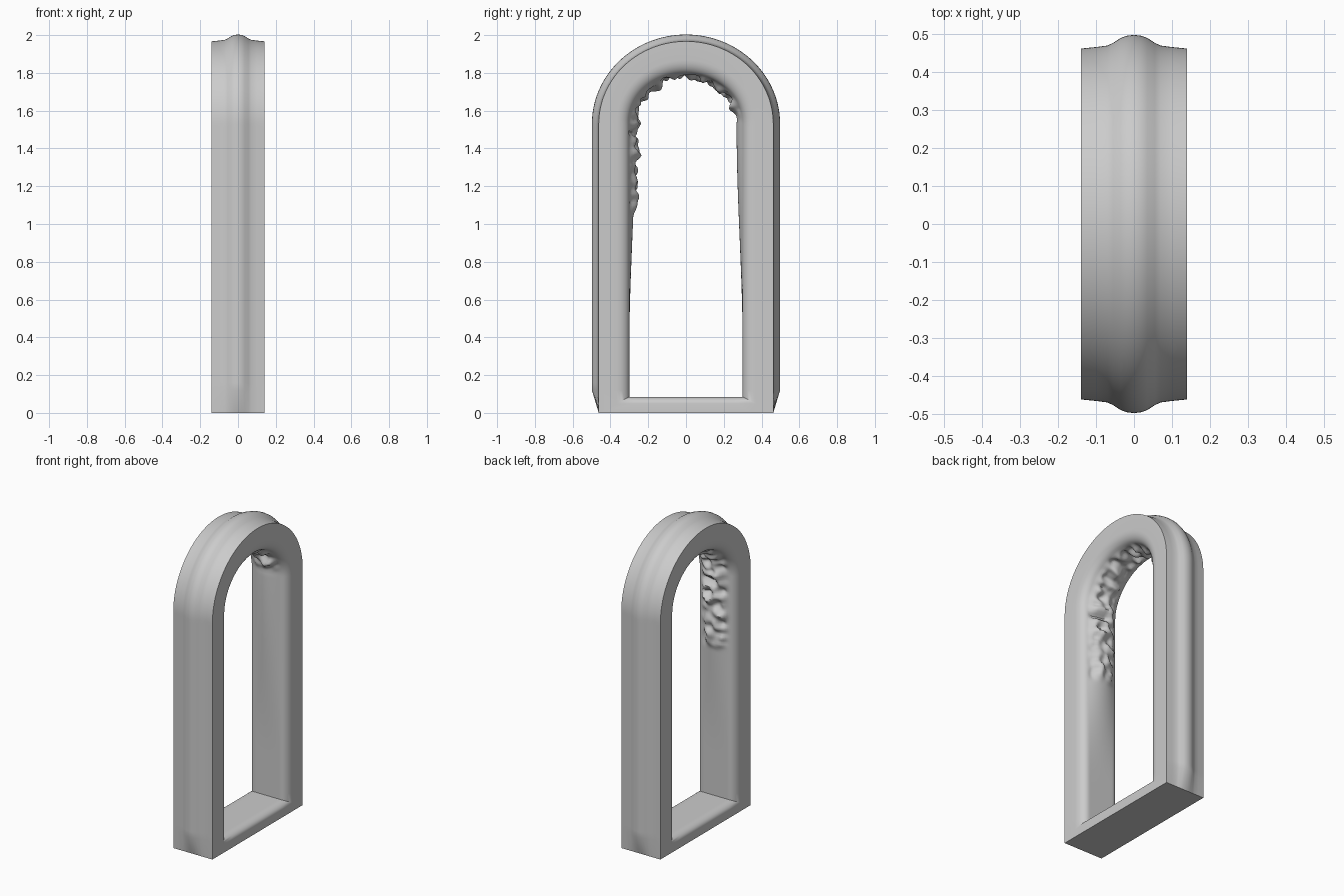
import bpy, bmesh, math
from mathutils import Vector, noise

if "Cube" in bpy.data.objects:
    bpy.data.objects.remove(bpy.data.objects["Cube"])

SPRING = 1.53          # height where the legs turn into the arch

def smooth(a, b, v):
    k = min(max((v - a) / (b - a), 0), 1)
    return k * k * (3 - 2 * k)

# Closed path: (inner point, outer point, inward direction, ridge strength, inward swell, lumpiness)
path = []

def leg(side, zs):
    for z in zs:
        swell = 0.032 * smooth(0.35, 1.5, z)
        lump = smooth(1.03, 1.12, z) if side < 0 else 0
        corner = z == 0
        path.append(((side * 0.30, 0.085 if corner else z), (side * 0.462, z), (-side, 0),
                     smooth(-0.04, 0.12, z) if not corner else 0, swell, lump))

heights = [0, 0.12, 0.16] + [0.2 + 0.05 * i for i in range(16)] + \
          [1.0 + 0.0125 * i for i in range(42)]
leg(1, heights)
ARC = 96
for i in range(ARC + 1):
    a = math.pi * i / ARC
    c, s = math.cos(a), math.sin(a)
    path.append(((0.30 * c, SPRING + 0.265 * s), (0.462 * c, SPRING + 0.437 * s), (-c, -s),
                 1, 0.032 - 0.022 * s, smooth(0.1, 0.35, a)))
leg(-1, heights[::-1])
for i in range(1, 8):
    t = i / 8
    path.append(((-0.30 + 0.6 * t, 0.085), (-0.462 + 0.924 * t, 0), (0, 1), 0, 0, 0))

# Cross-section: outer face with a raised ridge, flat sides, rounded inner edges
RIDGE = [(-0.14, 0), (-0.10, 0.004), (-0.07, 0.008), (-0.055, 0.015), (-0.035, 0.028), (-0.018, 0.034),
         (0, 0.036), (0.018, 0.034), (0.035, 0.028), (0.055, 0.015), (0.07, 0.008), (0.10, 0.004), (0.14, 0)]
ROUND = [(0.14 - 0.05 * (1 - math.cos(a)), 0.42 * (1 - math.sin(a)))
         for a in [math.pi / 2 * i / 7 for i in range(8)]]
INNER = [0.09 - 0.18 * i / 18 for i in range(1, 18)]

bm = bmesh.new()
rings = []
for (iy, iz), (oy, oz), (dy, dz), ridge, swell, lump in path:
    ring = [bm.verts.new((x, oy - dy * e * ridge, oz - dz * e * ridge)) for x, e in RIDGE]
    side = [(x, t) for x, t in ROUND]
    across = side + [(x, 0) for x in INNER] + [(-x, t) for x, t in reversed(side)]
    for x, t in across:
        fade = max(0, 1 - (x / 0.095) ** 2) if t < 0.01 else 0
        n = noise.noise(Vector((x * 16, iy * 19, iz * 19)) + Vector((3.1, 7.7, 1.3)))
        push = fade * swell + min(1, 1.7 * fade) * lump * (0.008 + 0.045 * n)
        y = iy + (oy - iy) * t + dy * push
        z = iz + (oz - iz) * t + dz * push
        ring.append(bm.verts.new((x, y, z)))
    rings.append(ring)

count = len(rings[0])
for r, nxt in zip(rings, rings[1:] + rings[:1]):
    for j in range(count):
        k = (j + 1) % count
        bm.faces.new((r[j], r[k], nxt[k], nxt[j]))
bmesh.ops.remove_doubles(bm, verts=bm.verts, dist=1e-5)
bmesh.ops.recalc_face_normals(bm, faces=bm.faces)

mesh = bpy.data.meshes.new("arched_frame")
bm.to_mesh(mesh)
bm.free()
frame = bpy.data.objects.new("arched_frame", mesh)
bpy.context.collection.objects.link(frame)
bpy.context.view_layer.objects.active = frame
frame.select_set(True)
bpy.ops.object.shade_smooth_by_angle(angle=math.radians(45))
